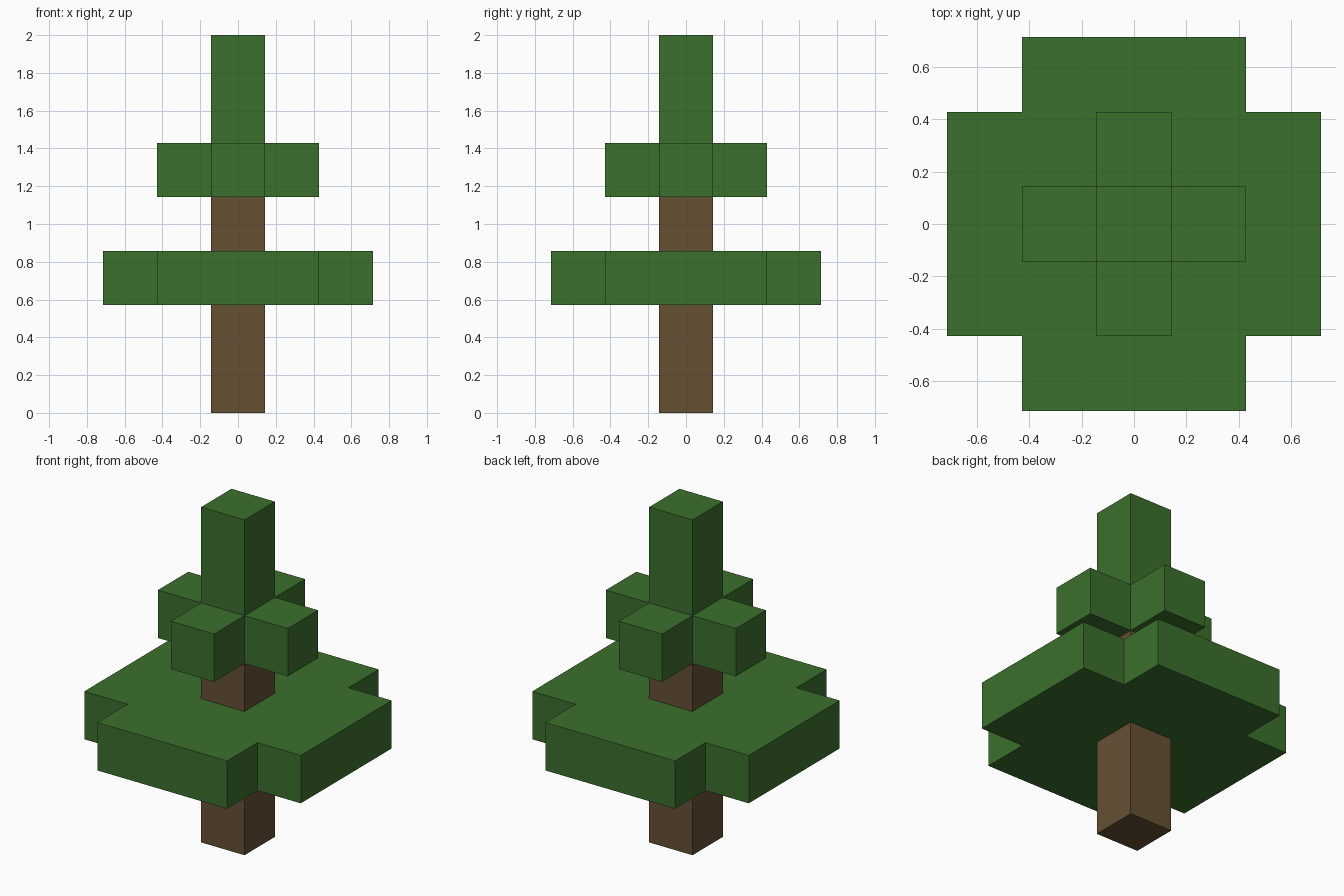
import bpy
import bmesh

U = 2 / 7  # one block: the tree is seven blocks tall

cube = bpy.data.objects.get("Cube")
if cube:
    bpy.data.objects.remove(cube, do_unlink=True)


def make_material(name, rgb):
    mat = bpy.data.materials.new(name)
    mat.use_nodes = True
    mat.diffuse_color = (*rgb, 1)
    mat.node_tree.nodes["Principled BSDF"].inputs["Base Color"].default_value = (*rgb, 1)
    return mat


def extrude_outline(name, outline, bottom, top, mat):
    """Extrude a flat outline, given in blocks, from bottom to top."""
    bm = bmesh.new()
    base = bm.faces.new([bm.verts.new((x * U, y * U, bottom * U)) for x, y in outline])
    result = bmesh.ops.extrude_face_region(bm, geom=[base], use_keep_orig=True)
    raised = [v for v in result["geom"] if isinstance(v, bmesh.types.BMVert)]
    bmesh.ops.translate(bm, verts=raised, vec=(0, 0, (top - bottom) * U))
    bmesh.ops.recalc_face_normals(bm, faces=bm.faces)
    mesh = bpy.data.meshes.new(name)
    bm.to_mesh(mesh)
    bm.free()
    mesh.materials.append(mat)
    obj = bpy.data.objects.new(name, mesh)
    bpy.context.collection.objects.link(obj)
    return obj


def square(half):
    return [(-half, -half), (half, -half), (half, half), (-half, half)]


def cross(inner, outer):
    """Square with notched corners: one corner turned four times."""
    points = []
    x, y = 1, 0
    for _ in range(4):
        for a, b in ((outer, -inner), (outer, inner), (inner, inner)):
            points.append((a * x - b * y, a * y + b * x))
        x, y = -y, x
    return points


bark = make_material("bark_brown", (0.130, 0.082, 0.034))
leaf = make_material("leaf_green", (0.045, 0.162, 0.026))

# Trunk, ending under the upper branches
extrude_outline("trunk", square(0.5), 0, 4, bark)

# Foliage tiers and treetop
extrude_outline("lower_foliage", cross(1.5, 2.5), 2, 3, leaf)
extrude_outline("upper_foliage", cross(0.5, 1.5), 4, 5, leaf)
extrude_outline("treetop", square(0.5), 5, 7, leaf)
